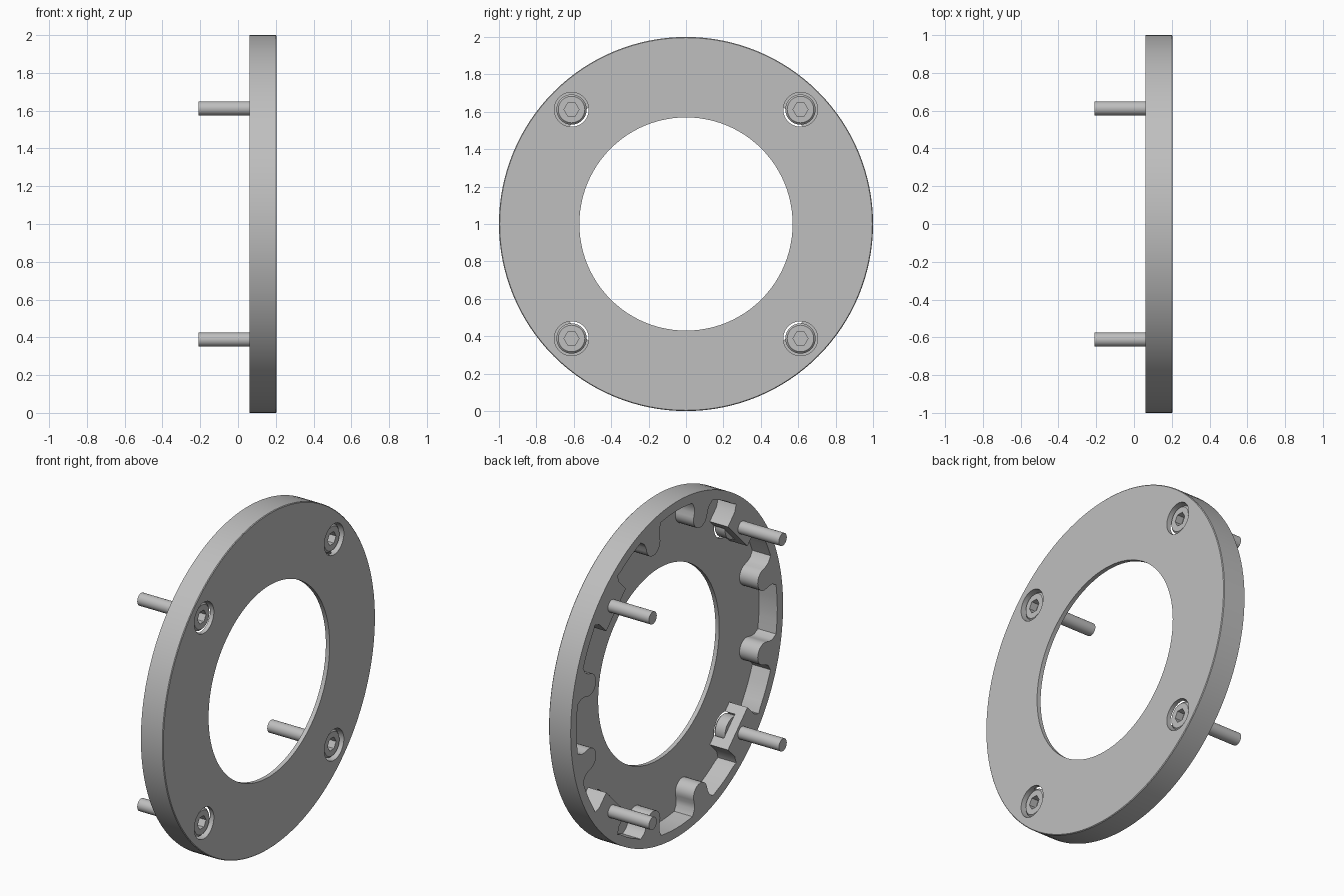
import bpy, bmesh
from math import sin, cos, pi, radians

if "Cube" in bpy.data.objects:
    bpy.data.objects.remove(bpy.data.objects["Cube"])

BACK, FLOOR, FRONT = 0.06, 0.18, 0.205    # body depth along x
BOLT_OFFSET = 0.612
POCKET_BACK = 0.115

metal = bpy.data.materials.new("satin_grey")
metal.use_nodes = True
grey = (0.52, 0.52, 0.52, 1)
metal.diffuse_color = grey
metal.node_tree.nodes["Principled BSDF"].inputs["Base Color"].default_value = grey


def circle(r, n, y=0.0, z=1.0):
    return [(y + r * cos(2 * pi * i / n), z + r * sin(2 * pi * i / n)) for i in range(n)]


def loft(name, sections):
    """Closed solid through (x, outline) sections along the x axis."""
    bm = bmesh.new()
    rings = [[bm.verts.new((x, y, z)) for y, z in pts] for x, pts in sections]
    for a, b in zip(rings, rings[1:]):
        for i in range(len(a)):
            j = (i + 1) % len(a)
            bm.faces.new((a[i], a[j], b[j], b[i]))
    bm.faces.new(rings[0][::-1])
    bm.faces.new(rings[-1])
    bmesh.ops.recalc_face_normals(bm, faces=bm.faces)
    mesh = bpy.data.meshes.new(name)
    bm.to_mesh(mesh)
    bm.free()
    mesh.materials.append(metal)
    obj = bpy.data.objects.new(name, mesh)
    bpy.context.collection.objects.link(obj)
    return obj


def activate(obj):
    bpy.ops.object.select_all(action="DESELECT")
    obj.select_set(True)
    bpy.context.view_layer.objects.active = obj


def cut(obj, cutter):
    cutter.hide_render = True
    activate(obj)
    mod = obj.modifiers.new("cut", "BOOLEAN")
    mod.operation, mod.solver, mod.object = "DIFFERENCE", "EXACT", cutter
    bpy.ops.object.modifier_apply(modifier=mod.name)
    bpy.data.objects.remove(cutter)


def smooth(obj):
    activate(obj)
    bpy.ops.object.shade_smooth_by_angle(angle=radians(30))


def recess_outline():
    """Rim inner wall with a rounded tooth or a square bolt pad every 30 degrees."""
    tooth = [(0.94, -0.10), (0.91, -0.073), (0.88, -0.065)]
    tooth += [(0.855 - 0.065 * cos(t), 0.065 * sin(t))
              for t in (radians(d) for d in range(-90, 91, 15))]
    tooth += [(r, -t) for r, t in reversed(tooth[:3])]
    pad = [(0.94, -0.15), (0.90, -0.13), (0.81, -0.13)]
    pad += [(r, -t) for r, t in reversed(pad)]
    pts = []
    for k in range(12):
        a = radians(15 + 30 * k)
        for r, t in (pad if k % 3 == 1 else tooth):
            pts.append((r * cos(a) - t * sin(a), 1 + r * sin(a) + t * cos(a)))
        for d in (11, 13, 15, 17, 19):          # wall between features
            b = a + radians(d)
            pts.append((0.945 * cos(b), 1 + 0.945 * sin(b)))
    return pts


# Ring body, hollowed from behind
edge = 0.004
body = loft("ring_body", [(BACK, circle(1, 128)), (FRONT - edge, circle(1, 128)),
                          (FRONT, circle(1 - edge, 128))])
outline = recess_outline()
cut(body, loft("recess_cutter", [(BACK - 0.1, outline), (FLOOR, outline)]))
opening = circle(0.57, 96)
cut(body, loft("opening_cutter", [(BACK, opening), (FRONT + 0.1, opening)]))

# Counterbored pockets and socket head bolts
sides = {1: "left", -1: "right"}
for sy in (1, -1):
    for sz in (1, -1):
        y, z = sy * BOLT_OFFSET, 1 + sz * BOLT_OFFSET
        pocket = circle(0.092, 48, y, z)
        cut(body, loft("pocket_cutter", [(POCKET_BACK, pocket), (FRONT + 0.1, pocket)]))
        shank, head = circle(0.037, 32, y, z), circle(0.081, 32, y, z)
        bolt = loft(f"bolt_{'back' if sy > 0 else 'front'}_{'upper' if sz > 0 else 'lower'}",
                    [(-0.21, shank), (POCKET_BACK, shank), (POCKET_BACK, head),
                     (0.18, head), (0.19, circle(0.071, 32, y, z))])
        hexagon = circle(0.04, 6, y, z)
        cut(bolt, loft("socket_cutter", [(0.145, hexagon), (0.3, hexagon)]))
        smooth(bolt)
smooth(body)
